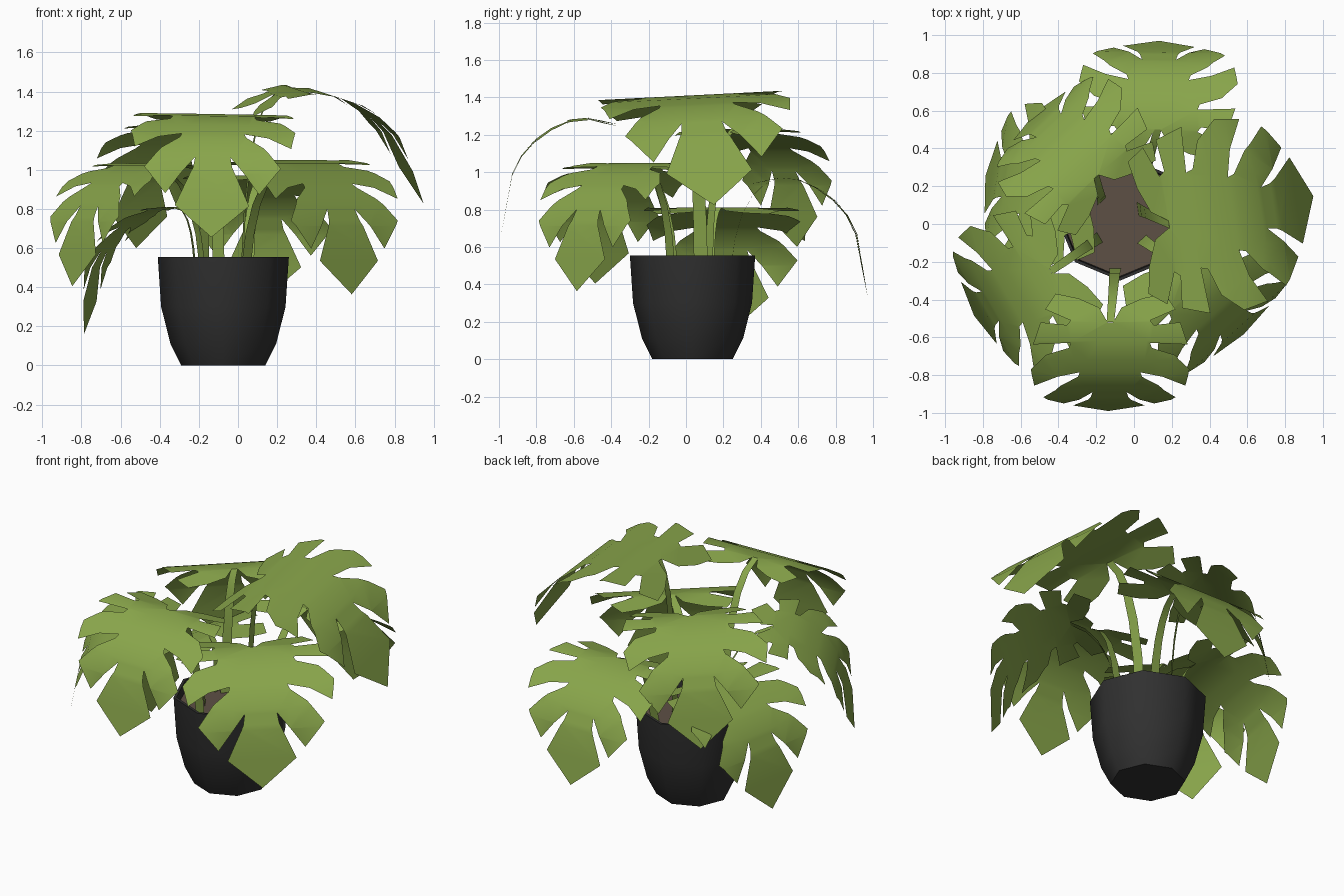
import bpy, bmesh, math
from mathutils import Vector, Matrix

if "Cube" in bpy.data.objects:
    bpy.data.objects.remove(bpy.data.objects["Cube"])


def material(name, rgb):
    m = bpy.data.materials.new(name)
    m.diffuse_color = (*rgb, 1)
    m.use_nodes = True
    m.node_tree.nodes["Principled BSDF"].inputs["Base Color"].default_value = m.diffuse_color
    return m


GREEN = material("leaf_green", (0.25, 0.38, 0.07))
BLACK = material("pot_black", (0.03, 0.03, 0.03))
BROWN = material("soil_brown", (0.11, 0.08, 0.06))
CX, CY = -0.075, 0.035          # pot centre


def finish(name, bm, mat, angle=40):
    me = bpy.data.meshes.new(name)
    bm.to_mesh(me)
    bm.free()
    ob = bpy.data.objects.new(name, me)
    bpy.context.collection.objects.link(ob)
    me.materials.append(mat)
    bpy.ops.object.select_all(action='DESELECT')
    bpy.context.view_layer.objects.active = ob
    ob.select_set(True)
    bpy.ops.object.shade_smooth_by_angle(angle=math.radians(angle))
    return ob


def lathe(name, profile, mat, cap_first=False, cap_last=False, sides=8):
    bm = bmesh.new()
    rings = [[bm.verts.new((CX + r * math.cos(2 * math.pi * i / sides),
                            CY + r * math.sin(2 * math.pi * i / sides), z))
              for i in range(sides)] for r, z in profile]
    for a, b in zip(rings, rings[1:]):
        for i in range(sides):
            j = (i + 1) % sides
            bm.faces.new((a[i], a[j], b[j], b[i]))
    if cap_first:
        bm.faces.new(rings[0][::-1])
    if cap_last:
        bm.faces.new(rings[-1])
    return finish(name, bm, mat, 50)


# pot: eight-sided tapered bowl with a thin rim, and the soil inside
lathe("pot", [(0.215, 0), (0.27, 0.11), (0.318, 0.30), (0.335, 0.555),
              (0.318, 0.555), (0.312, 0.48)], BLACK, cap_first=True)
lathe("soil", [(0.314, 0.49), (0.312, 0.50)], BROWN, cap_last=True)

# blade: arching midrib in side profile (forward, up), stem joint at the origin
RIB = [(-0.16, -0.035), (0, 0), (0.10, -0.01), (0.20, -0.055), (0.29, -0.12),
       (0.36, -0.20), (0.41, -0.30), (0.47, -0.63)]
RIB_S = [-0.164]
for p, q in zip(RIB, RIB[1:]):
    RIB_S.append(RIB_S[-1] + math.dist(p, q))

# half outline of the split leaf: (distance from midrib, distance along midrib)
HALF = [(0.015, 0.0), (0.06, -0.08), (0.17, -0.13), (0.29, -0.155), (0.345, -0.07),
        (0.21, -0.01), (0.23, 0.015), (0.37, 0.0), (0.41, 0.12),
        (0.21, 0.11), (0.22, 0.14), (0.34, 0.18), (0.42, 0.27), (0.40, 0.39),
        (0.28, 0.32), (0.16, 0.29), (0.17, 0.32), (0.26, 0.39), (0.35, 0.51),
        (0.24, 0.65), (0.16, 0.54), (0.09, 0.45), (0.10, 0.51), (0.19, 0.71)]


def bend(s):
    for k in range(len(RIB) - 1):
        if s <= RIB_S[k + 1] or k == len(RIB) - 2:
            t = (s - RIB_S[k]) / (RIB_S[k + 1] - RIB_S[k])
            return Vector(RIB[k]).lerp(Vector(RIB[k + 1]), t)


def leaf(name, root, joint, azimuth, size=1.0, pitch=0, roll=0):
    bm = bmesh.new()
    # flat outline, cut across the midrib, then bent along it
    outline = [(s, u) for u, s in HALF] + [(RIB_S[-1], 0)] + [(s, -u) for u, s in HALF[::-1]]
    face = bm.faces.new([bm.verts.new((s, u, 0)) for s, u in outline[::-1]])
    face.normal_update()
    bmesh.ops.triangulate(bm, faces=[face])
    for s in RIB_S[1:-1]:
        bmesh.ops.bisect_plane(bm, geom=bm.verts[:] + bm.edges[:] + bm.faces[:],
                               dist=1e-5, plane_co=(s, 0, 0), plane_no=(1, 0, 0))
    place = (Matrix.Translation(joint) @ Matrix.Rotation(math.radians(azimuth), 4, 'Z')
             @ Matrix.Rotation(math.radians(-pitch), 4, 'Y')
             @ Matrix.Rotation(math.radians(roll), 4, 'X') @ Matrix.Scale(size, 4))
    for v in bm.verts:
        d = bend(v.co.x)
        v.co = place @ Vector((d.x, v.co.y, d.y))
    bmesh.ops.recalc_face_normals(bm, faces=bm.faces[:])
    bm.normal_update()
    if sum(f.normal.z * f.calc_area() for f in bm.faces) < 0:
        bmesh.ops.reverse_faces(bm, faces=bm.faces[:])
    finish(name + "_leaf", bm, GREEN, 60)

    # stem: tapering flat ribbon arching from the soil to the joint
    bm = bmesh.new()
    a, c = Vector((*root, 0.49)), Vector(joint)
    b = a.lerp(c, 0.15)
    b.z = a.z + 0.9 * (c.z - a.z)
    az = math.radians(azimuth)
    side = Vector((-math.sin(az), math.cos(az), 0))
    rows = []
    for i in range(6):
        t = i / 5
        p = a * (1 - t) ** 2 + b * 2 * t * (1 - t) + c * t * t
        w = (0.031 - 0.011 * t) * size
        rows.append((bm.verts.new(p - side * w), bm.verts.new(p + side * w)))
    for r, q in zip(rows, rows[1:]):
        bm.faces.new((r[0], r[1], q[1], q[0]))
    finish(name + "_stem", bm, GREEN, 60)


# seven leaves around the pot
leaf("front", (-0.10, -0.235), (-0.125, -0.52, 1.285), -90, roll=-1)
leaf("right", (0.02, 0.08), (0.185, 0.0, 1.385), 8, size=1.22, pitch=17.5, roll=3)
leaf("front_right", (0.04, -0.08), (0.275, -0.243, 1.05), -48, size=1.05, pitch=-3)
leaf("front_left", (-0.18, -0.07), (-0.44, -0.25, 1.035), 210)
leaf("back_left", (-0.17, 0.12), (-0.20, 0.25, 1.23), 133)
leaf("left", (-0.22, 0.12), (-0.31, 0.17, 0.81), 170, size=1.03)
leaf("back", (0.05, 0.24), (0.125, 0.50, 0.97), 89)
